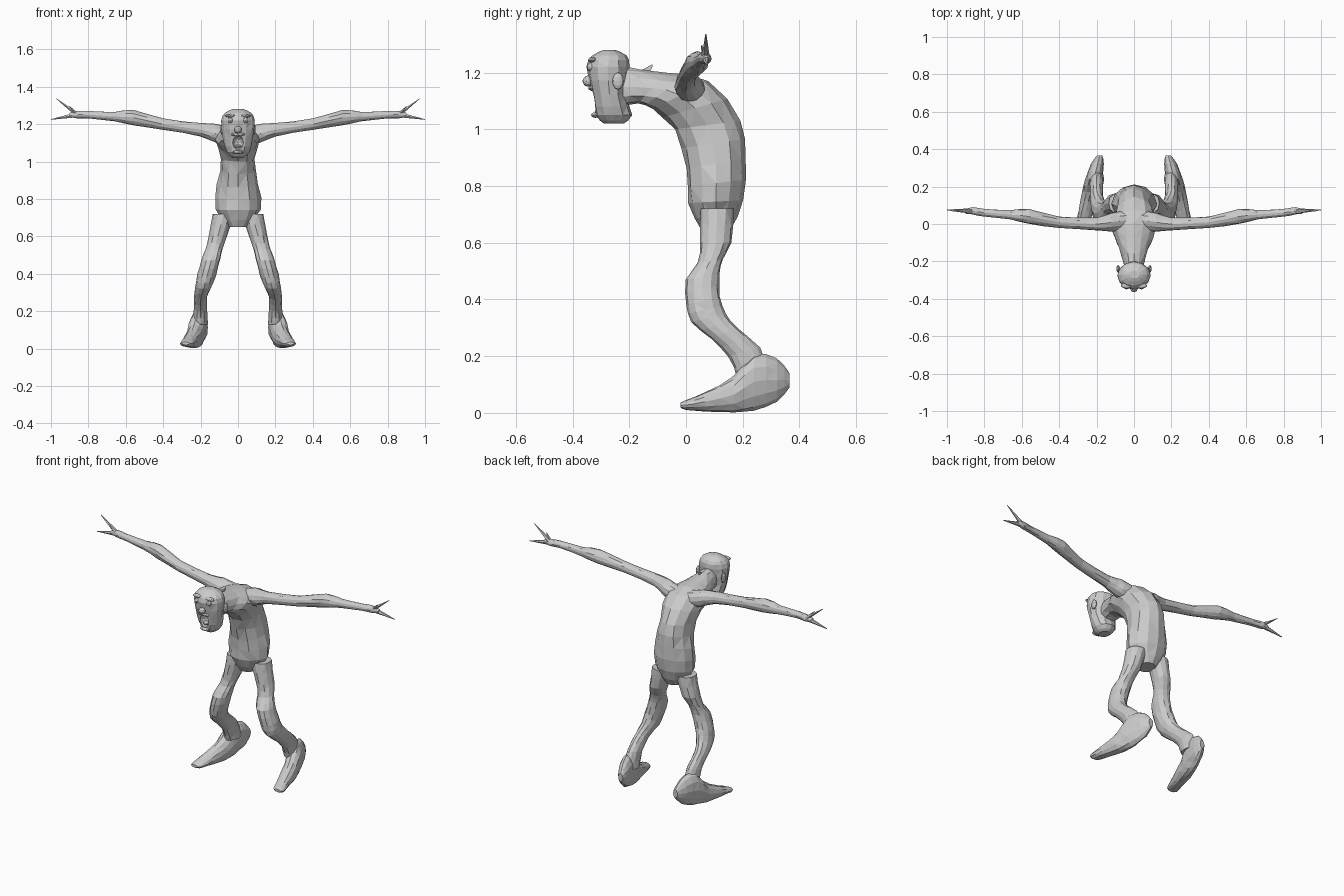
import bpy, bmesh, math, random
from mathutils import Vector

random.seed(4)
default_cube = bpy.data.objects.get("Cube")
if default_cube:
    bpy.data.objects.remove(default_cube, do_unlink=True)

colour = (0.6, 0.6, 0.6, 1)
grey = bpy.data.materials.new("grey clay")
grey.use_nodes = True
grey.diffuse_color = colour
grey.node_tree.nodes["Principled BSDF"].inputs["Base Color"].default_value = colour


def finish(bm, name, mirror):
    """Turn a bmesh into a flat shaded object, optionally on both sides."""
    bmesh.ops.recalc_face_normals(bm, faces=bm.faces)
    mesh = bpy.data.meshes.new(name)
    bm.to_mesh(mesh)
    bm.free()
    mesh.materials.append(grey)
    obj = bpy.data.objects.new(name, mesh)
    bpy.context.collection.objects.link(obj)
    if mirror:
        modifier = obj.modifiers.new("Mirror", 'MIRROR')
        modifier.use_mirror_merge = False
    return obj


def spline(before, start, end, after, t):
    """Smooth curve between two neighbouring control values."""
    bend = 2 * before - 5 * start + 4 * end - after
    twist = 3 * start - before - 3 * end + after
    return start + ((end - before) * t + bend * t * t + twist * t ** 3) / 2


def smooth_rings(rings, steps):
    padded = [rings[0]] + rings + [rings[-1]]
    result = []
    for index in range(len(rings) - 1):
        group = padded[index:index + 4]
        for step in range(steps):
            result.append([spline(*values, step / steps) for values in zip(*group)])
    return result + [rings[-1]]


def loft(name, rings, sides=12, steps=2, rough=0.04, mirror=False):
    """Skin slightly lumpy elliptical rings: centre and two half axes."""
    bm = bmesh.new()
    loops = []
    for centre, across, along in smooth_rings(rings, steps):
        loop = []
        for side in range(sides):
            angle = math.tau * side / sides
            reach = across * math.cos(angle) + along * math.sin(angle)
            point = centre + reach * (1 + random.uniform(-rough, rough))
            point.z = max(point.z, 0)
            loop.append(bm.verts.new(point))
        loops.append(loop)
    for lower, upper in zip(loops, loops[1:]):
        for side in range(sides):
            following = (side + 1) % sides
            bm.faces.new((lower[side], lower[following], upper[following], upper[side]))
    bm.faces.new(loops[0])
    bm.faces.new(loops[-1])
    bmesh.ops.triangulate(bm, faces=bm.faces, quad_method='SHORT_EDGE')
    return finish(bm, name, mirror)


def section(front_y, front_z, back_y, back_z, half_width, x=0):
    """Ring spanning a front point and a back point."""
    front, back = Vector((x, front_y, front_z)), Vector((x, back_y, back_z))
    return (front + back) / 2, Vector((half_width, 0, 0)), (back - front) / 2


def leg_section(front_y, front_z, back_y, back_z, half_width):
    """Leg ring, splayed further out the lower it sits."""
    x = min(0.2, 0.27 * (1 - front_z))
    return section(front_y, front_z, back_y, back_z, half_width, x)


def foot_section(y, top, bottom, half_width):
    """Upright foot ring, turned outward towards the toes."""
    return section(y, bottom, y, top, half_width, 0.275 - y / 4)


def arm_section(x, y, z, radius):
    return Vector((x, y, z)), Vector((0, radius, 0)), Vector((0, 0, radius))


def blob(name, location, size, mirror=False):
    bm = bmesh.new()
    bmesh.ops.create_icosphere(bm, subdivisions=2, radius=1)
    bmesh.ops.scale(bm, vec=size, verts=bm.verts)
    bmesh.ops.translate(bm, vec=location, verts=bm.verts)
    return finish(bm, name, mirror)


# Hunched torso running forward into the neck
torso_rings = [
    (.05, .65, .16, .65, .05), (.01, .74, .2, .75, .12), (0, .86, .21, .9, .11),
    (-.04, 1, .19, 1.03, .09), (-.12, 1.07, .08, 1.17, .12),
    (-.17, 1.09, -.07, 1.2, .08), (-.24, 1.08, -.22, 1.22, .05)]
loft("torso", [section(*ring) for ring in torso_rings])

# Long head with a narrow jaw: front, back, height, half width
head_rings = [
    (-.29, -.22, 1.02, .03), (-.32, -.19, 1.05, .06), (-.33, -.21, 1.12, .08),
    (-.35, -.2, 1.22, .09), (-.33, -.21, 1.26, .07), (-.29, -.25, 1.28, .03)]
head = loft("head", [section(front, z, back, z, width)
                     for front, back, z, width in head_rings], rough=0.02)

# Open mouth cut into the face
cutter = blob("mouth_cutter", (0, -.33, 1.1), (.03, .04, .04))
cut = head.modifiers.new("Mouth", 'BOOLEAN')
cut.operation, cut.object, cut.solver = 'DIFFERENCE', cutter, 'EXACT'
bpy.context.view_layer.objects.active = head
bpy.ops.object.modifier_apply(modifier=cut.name)
bpy.data.objects.remove(cutter, do_unlink=True)

# Facial features
blob("tongue", (0, -.3, 1.08), (.02, .02, .01))
blob("nose", (0, -.345, 1.17), (.02, .02, .02))
blob("upper_lip", (0, -.33, 1.145), (.04, .015, .01))
blob("lower_lip", (0, -.32, 1.05), (.03, .015, .01))
blob("eyes", (.04, -.335, 1.22), (.015, .015, .015), mirror=True)
blob("brows", (.04, -.33, 1.245), (.03, .015, .01), mirror=True)
blob("ears", (.085, -.24, 1.17), (.01, .02, .03), mirror=True)

# Outstretched arms with a swollen elbow
arm_rings = [
    (.04, .02, 1.13, .05), (.12, .01, 1.15, .05), (.2, 0, 1.17, .035),
    (.4, .01, 1.2, .03), (.56, .04, 1.235, .04), (.66, .05, 1.24, .025),
    (.8, .06, 1.25, .02), (.86, .07, 1.25, .02), (.9, .07, 1.25, .01)]
loft("arms", [arm_section(*ring) for ring in arm_rings], mirror=True)

# Two long fingers and a short thumb on each hand
wrist = arm_section(.86, .07, 1.25, .015)
finger_tips = {"upper_fingers": (.97, .07, 1.335), "lower_fingers": (1, .075, 1.225),
               "thumbs": (.9, .055, 1.295)}
for name, tip in finger_tips.items():
    loft(name, [wrist, arm_section(*tip, .002)], sides=6, mirror=True)

# Small spur behind the neck
loft("neck_spur", [arm_section(0, -.15, 1.19, .02), arm_section(0, -.12, 1.225, .003)], sides=6)

# Bent legs reaching back to the ankles
leg_rings = [
    (.05, .72, .17, .72, .06), (.05, .6, .16, .6, .05), (.04, .53, .13, .54, .045),
    (0, .47, .12, .49, .05), (0, .38, .12, .41, .05), (.02, .32, .14, .35, .045),
    (.09, .26, .18, .3, .035), (.15, .2, .26, .23, .035), (.18, .13, .3, .13, .04)]
loft("legs", [leg_section(*ring) for ring in leg_rings], mirror=True)

# Rounded heels narrowing to flat splayed feet
foot_rings = [
    (.365, .14, .09, .015), (.32, .19, .04, .035), (.24, .21, .01, .045),
    (.17, .13, 0, .045), (.07, .075, .005, .04), (0, .045, .01, .035),
    (-.02, .035, .02, .02)]
loft("feet", [foot_section(*ring) for ring in foot_rings], mirror=True)
